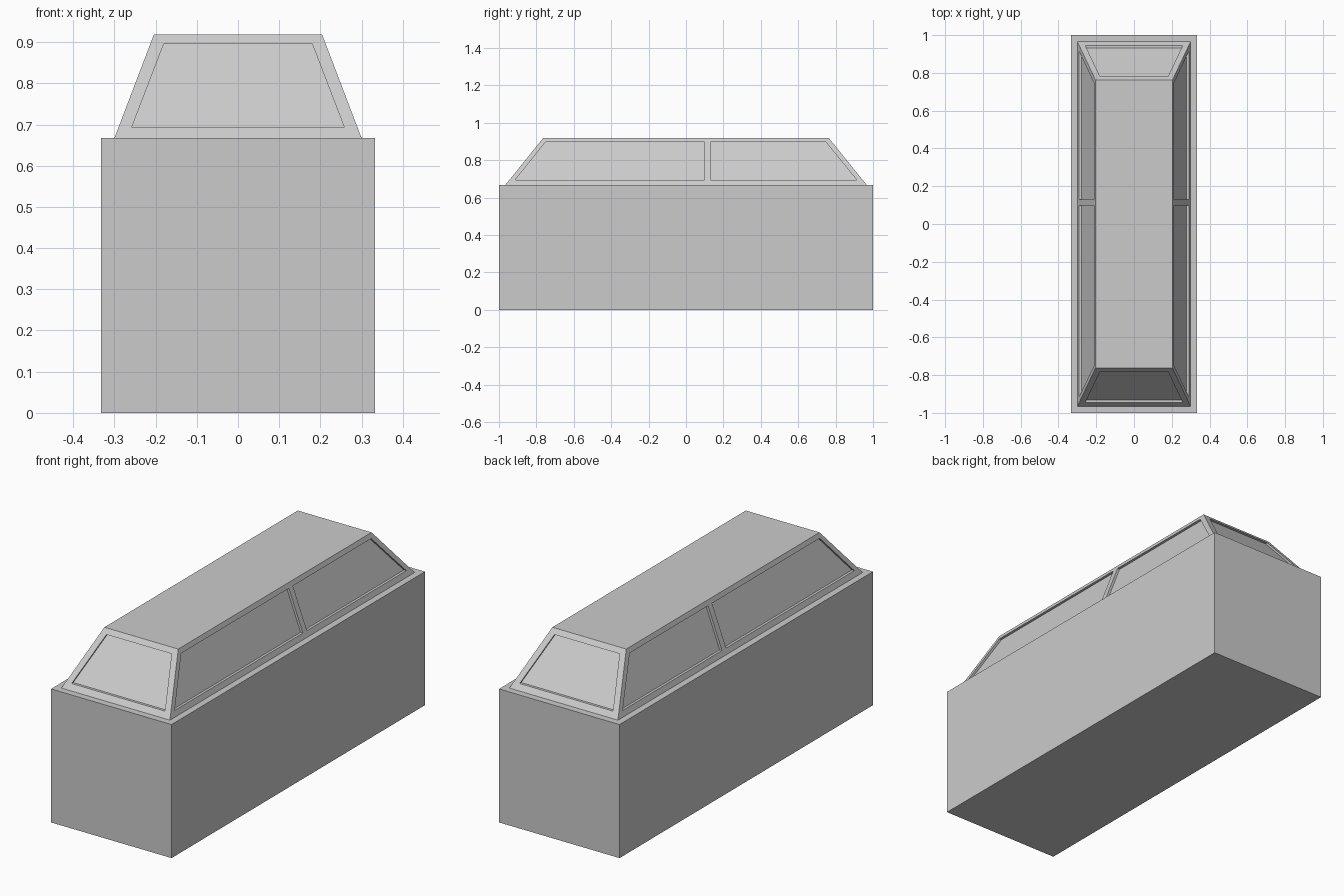
import bpy, bmesh
from mathutils import Vector

cube = bpy.data.objects.get("Cube")
if cube:
    bpy.data.objects.remove(cube, do_unlink=True)

GREY = (0.6, 0.6, 0.6, 1)
paint = bpy.data.materials.new("plain_grey")
paint.use_nodes = True
paint.diffuse_color = GREY
paint.node_tree.nodes["Principled BSDF"].inputs["Base Color"].default_value = GREY

BELT, ROOF = 0.667, 0.919        # cabin base and top heights
BASE_X, TOP_X = 0.30, 0.204      # cabin half widths
BASE_Y, TOP_Y = 0.966, 0.763     # cabin half lengths
SILL, HEAD = 0.693, 0.896        # window bottom and top heights
RECESS = 0.013


def loft(name, lower, upper):
    """Solid joining two matching four-point loops."""
    bm = bmesh.new()
    a = [bm.verts.new(p) for p in lower]
    b = [bm.verts.new(p) for p in upper]
    bm.faces.new(a)
    bm.faces.new(b)
    for i in range(4):
        j = (i + 1) % 4
        bm.faces.new((a[i], a[j], b[j], b[i]))
    bmesh.ops.recalc_face_normals(bm, faces=bm.faces)
    mesh = bpy.data.meshes.new(name)
    bm.to_mesh(mesh)
    bm.free()
    mesh.materials.append(paint)
    obj = bpy.data.objects.new(name, mesh)
    bpy.context.collection.objects.link(obj)
    return obj


def rect(x, y, z):
    return [(-x, -y, z), (x, -y, z), (x, y, z), (-x, y, z)]


def slope(base, top, z):
    """Half size of the cabin at height z."""
    return base + (top - base) * (z - BELT) / (ROOF - BELT)


def cut_window(sill, head, axis, side):
    """Recess a window given as (start, end) spans along its sill and head."""
    size = (BASE_X, TOP_X) if axis == 0 else (BASE_Y, TOP_Y)
    outline = []
    for along, z in ((sill[0], SILL), (sill[1], SILL), (head[1], HEAD), (head[0], HEAD)):
        point = Vector((along, along, z))
        point[axis] = side * slope(*size, z)
        outline.append(point)
    push = Vector((0, 0, 0))
    push[axis] = side
    cutter = loft("window_cutter", [p - push * RECESS for p in outline],
                  [p + push * 0.1 for p in outline])
    cutter.hide_render = True
    mod = cabin.modifiers.new("window", "BOOLEAN")
    mod.operation = "DIFFERENCE"
    mod.solver = "EXACT"
    mod.object = cutter
    return cutter


# Box body and tapered cabin
body = loft("body", rect(0.333, 1, 0), rect(0.333, 1, BELT))
cabin = loft("cabin", rect(BASE_X, BASE_Y, BELT), rect(TOP_X, TOP_Y, ROOF))

# Windscreen, rear window and two windows on each side
cutters = []
for side in (-1, 1):
    cutters.append(cut_window((-0.258, 0.258), (-0.18, 0.18), 1, side))
    cutters.append(cut_window((-0.914, 0.098), (-0.752, 0.098), 0, side))
    cutters.append(cut_window((0.13, 0.914), (0.13, 0.748), 0, side))

# Bake the recesses and drop the cutters
graph = bpy.context.evaluated_depsgraph_get()
baked = bpy.data.meshes.new_from_object(cabin.evaluated_get(graph))
cabin.modifiers.clear()
cabin.data = baked
for cutter in cutters:
    bpy.data.objects.remove(cutter, do_unlink=True)
